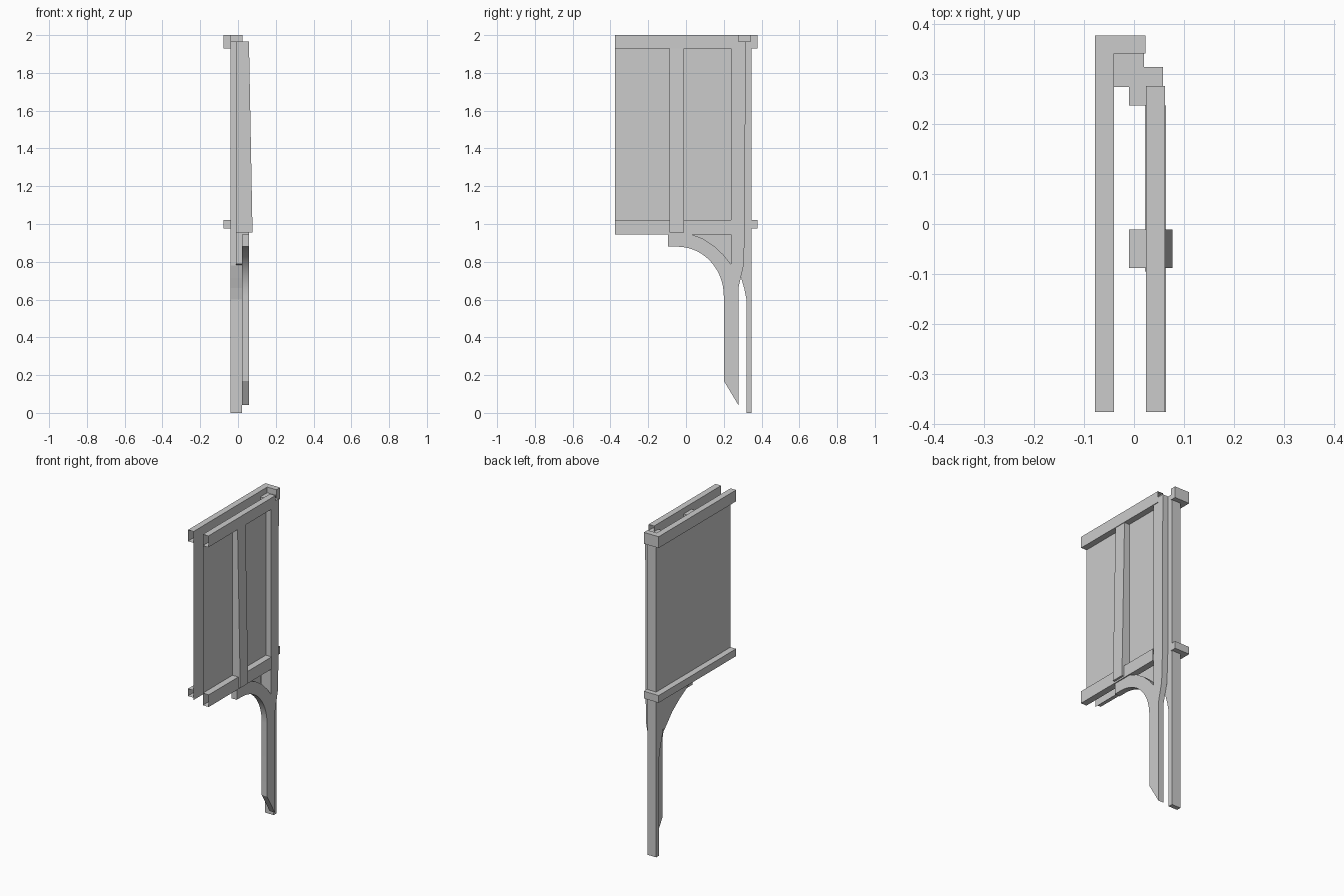
import bpy, bmesh, math

if "Cube" in bpy.data.objects:
    bpy.data.objects.remove(bpy.data.objects["Cube"])

Y0 = -0.377  # open end of the half wall


def finish(name, bm, smooth=False):
    bmesh.ops.recalc_face_normals(bm, faces=bm.faces)
    me = bpy.data.meshes.new(name)
    bm.to_mesh(me)
    bm.free()
    ob = bpy.data.objects.new(name, me)
    bpy.context.collection.objects.link(ob)
    if smooth:
        bpy.context.view_layer.objects.active = ob
        ob.select_set(True)
        bpy.ops.object.shade_smooth_by_angle(angle=math.radians(30))
        ob.select_set(False)
    return ob


def prism(name, points, vec, open_at=(), smooth=False):
    """Extrude a flat outline along vec; remove the y-facing ends listed in open_at."""
    bm = bmesh.new()
    face = bm.faces.new([bm.verts.new(p) for p in points])
    if any(vec):
        ext = bmesh.ops.extrude_face_region(bm, geom=[face], use_keep_orig=True)
        verts = [g for g in ext["geom"] if isinstance(g, bmesh.types.BMVert)]
        bmesh.ops.translate(bm, verts=verts, vec=vec)
    ends = [f for f in bm.faces
            if any(all(abs(v.co.y - y) < 1e-5 for v in f.verts) for y in open_at)]
    if ends:
        bmesh.ops.delete(bm, geom=ends, context='FACES')
    return finish(name, bm, smooth)


def side(name, yz, x0, x1, smooth=False):
    return prism(name, [(x0, y, z) for y, z in yz], (x1 - x0, 0, 0), smooth=smooth)


def rect(y0, y1, z0, z1):
    return [(y0, z0), (y1, z0), (y1, z1), (y0, z1)]


# Back rails, wrapping round the corner post
for name, z0, z1 in (("back_top_rail", 1.93, 2.0), ("back_middle_rail", 0.975, 1.02)):
    plan = [(-0.078, Y0), (-0.04, Y0), (-0.04, 0.342), (0.023, 0.342),
            (0.023, 0.378), (-0.078, 0.378)]
    prism(name, [(x, y, z0) for x, y in plan], (0, 0, z1 - z0), open_at=(Y0,))

# Front rails, open channels at both ends
for name, x1, y1, z0, z1 in (("front_top_rail", 0.062, 0.277, 1.93, 2.0),
                             ("front_bottom_rail", 0.064, 0.237, 0.945, 1.02)):
    sec = [(0.024, z0), (x1, z0), (x1, z1), (0.024, z1)]
    prism(name, [(x, Y0, z) for x, z in sec], (0, y1 - Y0, 0), open_at=(Y0, y1))

# Thin wall panels
side("back_panel", rect(Y0, 0.275, 0.96, 1.965), -0.04, -0.04)
side("front_panel", rect(Y0, 0.237, 0.945, 1.965), 0.024, 0.024)

# Curved gusset sheet on the back
side("back_gusset", [(0.0, 0.96), (0.275, 0.96), (0.275, 0.75), (0.24, 0.785),
                     (0.19, 0.84), (0.12, 0.89), (0.06, 0.925)], -0.04, -0.04)

# Corner post, narrower below the arch
side("corner_post", [(0.32, 0), (0.348, 0), (0.348, 1.965), (0.275, 1.965),
                     (0.275, 0.78), (0.292, 0.715), (0.308, 0.66), (0.32, 0.6)], -0.04, 0.02)

# Front stile beside the post
side("front_stile", [(0.237, 0.788), (0.305, 0.78), (0.312, 0.97),
                     (0.315, 1.965), (0.237, 1.965)], -0.01, 0.058)

# Middle stile, getting deeper towards its foot
prism("middle_stile", [(-0.01, -0.088, 0.955), (0.077, -0.088, 0.955),
                       (0.058, -0.088, 1.965), (-0.01, -0.088, 1.965)], (0, 0.077, 0))

# Arched brace with its tapered leg
arc = [(-0.045 + 0.245 * math.sin(a), 0.62 + 0.26 * math.cos(a))
       for a in (math.pi / 2 * i / 14 for i in range(15))]
brace = [(-0.095, 0.88)] + arc + [
    (0.2, 0.17), (0.277, 0.042), (0.277, 0.66), (0.305, 0.78), (0.237, 0.788),
    (0.2, 0.835), (0.15, 0.882), (0.09, 0.922), (0.03, 0.945), (-0.095, 0.945)]
side("arched_brace", brace, 0.022, 0.058, smooth=True)
